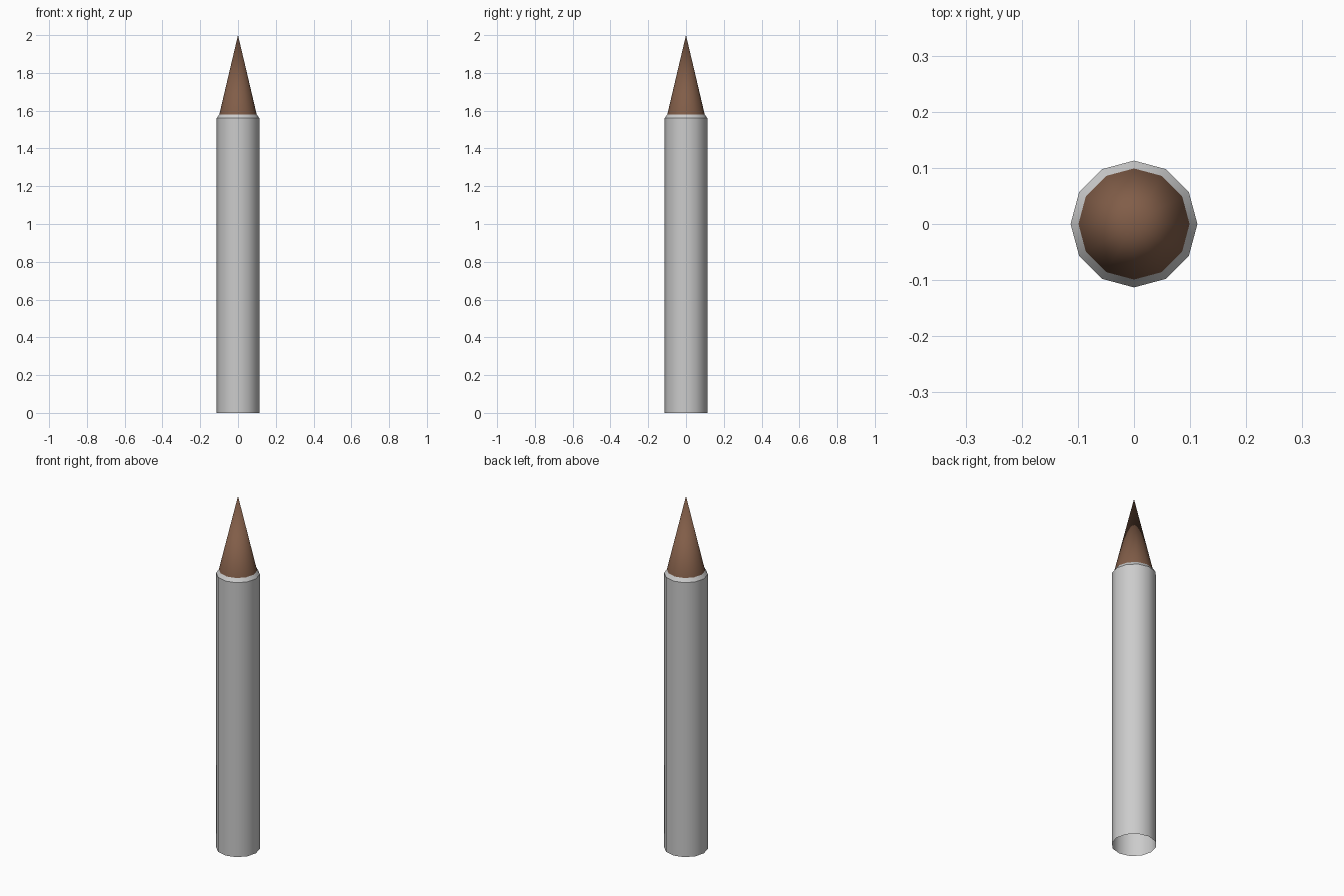
import bpy, bmesh
from math import cos, sin, tau, radians

if "Cube" in bpy.data.objects:
    bpy.data.objects.remove(bpy.data.objects["Cube"])

SIDES = 12


def lathe(name, profile, tip=None):
    """Turn a (radius, z) profile around z, optionally closing to a point."""
    bm = bmesh.new()
    rings = [[bm.verts.new((r * cos(tau * i / SIDES), r * sin(tau * i / SIDES), z))
              for i in range(SIDES)] for r, z in profile]
    for low, high in zip(rings, rings[1:]):
        for i in range(SIDES):
            j = (i + 1) % SIDES
            bm.faces.new((low[i], low[j], high[j], high[i]))
    if tip is not None:
        apex = bm.verts.new((0, 0, tip))
        for i in range(SIDES):
            bm.faces.new((rings[-1][i], rings[-1][(i + 1) % SIDES], apex))
    mesh = bpy.data.meshes.new(name)
    bm.to_mesh(mesh)
    bm.free()
    obj = bpy.data.objects.new(name, mesh)
    bpy.context.collection.objects.link(obj)
    bpy.ops.object.select_all(action='DESELECT')
    obj.select_set(True)
    bpy.context.view_layer.objects.active = obj
    bpy.ops.object.shade_smooth_by_angle(angle=radians(32))
    return obj


# Grey shaft: open at the bottom, small chamfer at the top
lathe("shaft", [(0.113, 0), (0.113, 1.56), (0.099, 1.58)])

# Brown sharpened point
point = lathe("sharpened_point", [(0.099, 1.58)], tip=2.0)
brown = bpy.data.materials.new("brown_wood")
brown.diffuse_color = (0.22, 0.11, 0.065, 1)
brown.use_nodes = True
brown.node_tree.nodes["Principled BSDF"].inputs["Base Color"].default_value = brown.diffuse_color
point.data.materials.append(brown)
